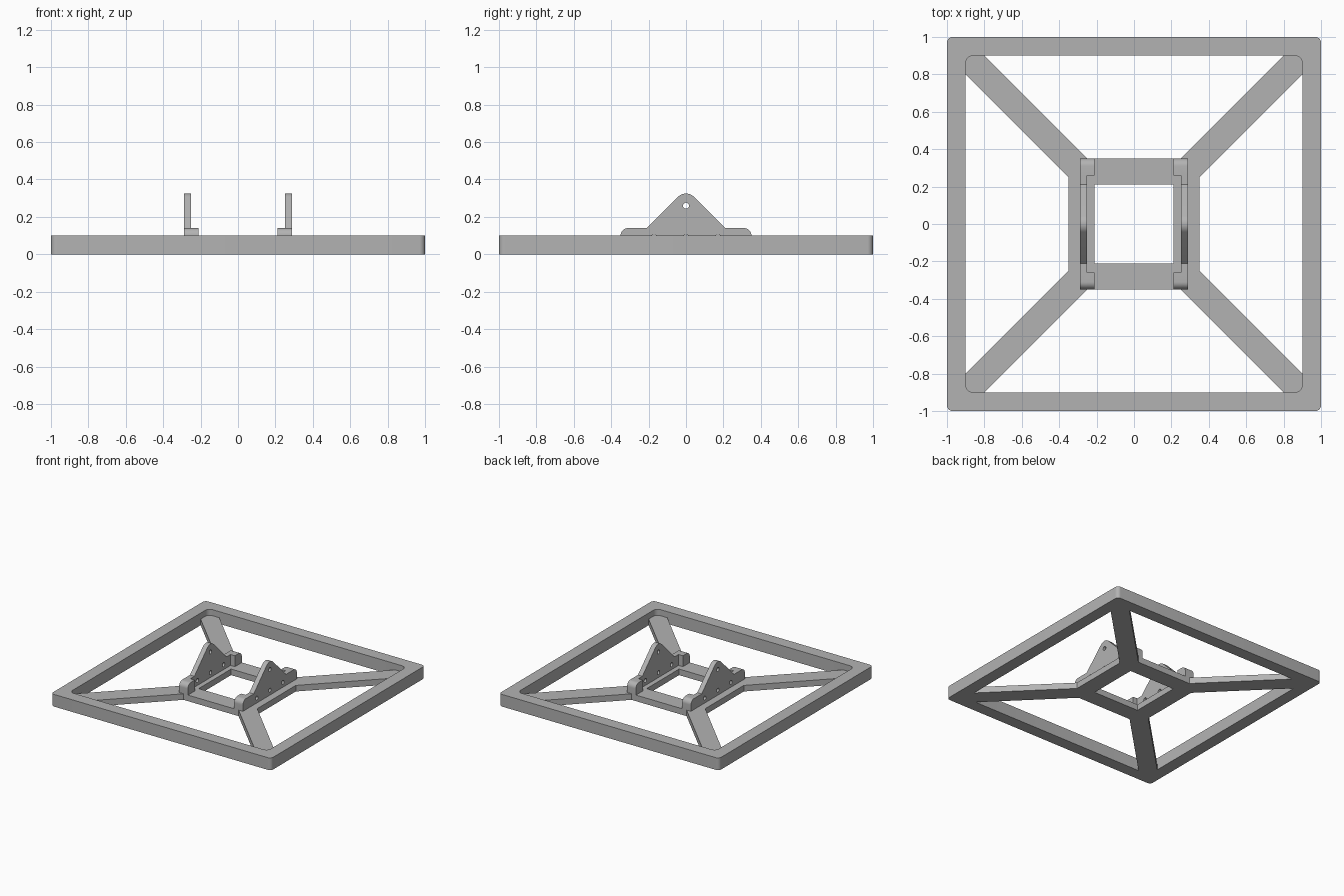
import bpy
import bmesh
from math import pi, sin, cos, radians
from mathutils import Matrix

if "Cube" in bpy.data.objects:
    bpy.data.objects.remove(bpy.data.objects["Cube"])

grey = bpy.data.materials.new("plain_grey")
grey.use_nodes = True
colour = (0.45, 0.45, 0.45, 1)
grey.diffuse_color = colour
grey.node_tree.nodes["Principled BSDF"].inputs["Base Color"].default_value = colour

FRAME_H = 0.10
DECK_H = 0.05


def prism(name, outline, depth, matrix=None):
    """Extrude a closed outline along its local z."""
    bm = bmesh.new()
    face = bm.faces.new([bm.verts.new((u, v, 0)) for u, v in outline])
    new = bmesh.ops.extrude_face_region(bm, geom=[face])["geom"]
    tops = [g for g in new if isinstance(g, bmesh.types.BMVert)]
    bmesh.ops.translate(bm, verts=tops, vec=(0, 0, depth))
    bmesh.ops.transform(bm, matrix=matrix or Matrix(), verts=bm.verts)
    bmesh.ops.recalc_face_normals(bm, faces=bm.faces)
    mesh = bpy.data.meshes.new(name)
    bm.to_mesh(mesh)
    bm.free()
    mesh.materials.append(grey)
    obj = bpy.data.objects.new(name, mesh)
    bpy.context.collection.objects.link(obj)
    return obj


def arc(cu, cv, r, start, end, steps=8):
    angles = [radians(start + (end - start) * i / steps) for i in range(steps + 1)]
    return [(cu + r * cos(a), cv + r * sin(a)) for a in angles]


def rounded_square(half, r):
    c = half - r
    pts = []
    for i, (su, sv) in enumerate([(1, 1), (-1, 1), (-1, -1), (1, -1)]):
        pts += arc(su * c, sv * c, r, 90 * i, 90 * i + 90)
    return pts


def square(half):
    return [(half, half), (-half, half), (-half, -half), (half, -half)]


def boolean(obj, other, operation):
    mod = obj.modifiers.new(operation.lower(), 'BOOLEAN')
    mod.operation = operation
    mod.solver = 'EXACT'
    mod.object = other


def apply_and_shade(obj, helpers):
    bpy.ops.object.select_all(action='DESELECT')
    obj.select_set(True)
    bpy.context.view_layer.objects.active = obj
    for mod in list(obj.modifiers):
        bpy.ops.object.modifier_apply(modifier=mod.name)
    for helper in helpers:
        bpy.data.objects.remove(helper)
    bpy.ops.object.shade_smooth_by_angle(angle=radians(30))


# Raised outer frame
frame = prism("outer_frame", rounded_square(1.0, 0.03), FRAME_H)
opening = prism("frame_opening", rounded_square(0.9, 0.04), 0.4,
                Matrix.Translation((0, 0, -0.1)))
boolean(frame, opening, 'DIFFERENCE')
apply_and_shade(frame, [opening])

# Low central deck joined to four diagonal arms
deck = prism("centre_deck_and_arms", square(0.35), DECK_H)
helpers = []
for i in range(4):
    arm = prism("diagonal_arm", [(0.4, -0.0707), (1.29, -0.0707),
                                 (1.29, 0.0707), (0.4, 0.0707)], DECK_H,
                Matrix.Rotation(pi / 4 + i * pi / 2, 4, 'Z'))
    boolean(deck, arm, 'UNION')
    helpers.append(arm)
hole = prism("deck_opening", square(0.21), 0.4, Matrix.Translation((0, 0, -0.1)))
boolean(deck, hole, 'DIFFERENCE')
apply_and_shade(deck, helpers + [hole])

# Bracket side profile: rounded ends, sloping sides and a rounded peak
right_half = arc(0.31, 0.10, 0.04, 0, 90) + [(0.21, 0.14)]
peak = arc(0, 0.265, 0.06, 45, 135, 12)
left_half = [(-u, v) for u, v in reversed(right_half)]
plate_outline = [(0.35, DECK_H)] + right_half + peak + left_half + [(-0.35, DECK_H)]
foot_outline = ([(0.26, DECK_H), (0.35, DECK_H)]
                + arc(0.31, 0.10, 0.04, 0, 90) + [(0.26, 0.14)])
stand = Matrix(((0, 0, 1, 0), (1, 0, 0, 0), (0, 1, 0, 0), (0, 0, 0, 1)))

# Two upright brackets, each with inward feet and drilled holes
for side, label in ((1, "left"), (-1, "right")):
    def at(x0, x1):
        return Matrix.Translation((min(side * x0, side * x1), 0, 0)) @ stand

    bracket = prism(label + "_bracket", plate_outline, 0.04, at(0.25, 0.29))
    helpers = []
    for end in (1, -1):
        foot = prism("foot", [(end * u, v) for u, v in foot_outline], 0.08, at(0.21, 0.29))
        boolean(bracket, foot, 'UNION')
        helpers.append(foot)
    for y, z in ((0, 0.26), (-0.17, 0.09), (0, 0.09), (0.17, 0.09)):
        drill = prism("drill", arc(y, z, 0.016, 0, 345, 23), 0.2, at(0.17, 0.37))
        boolean(bracket, drill, 'DIFFERENCE')
        helpers.append(drill)
    apply_and_shade(bracket, helpers)
